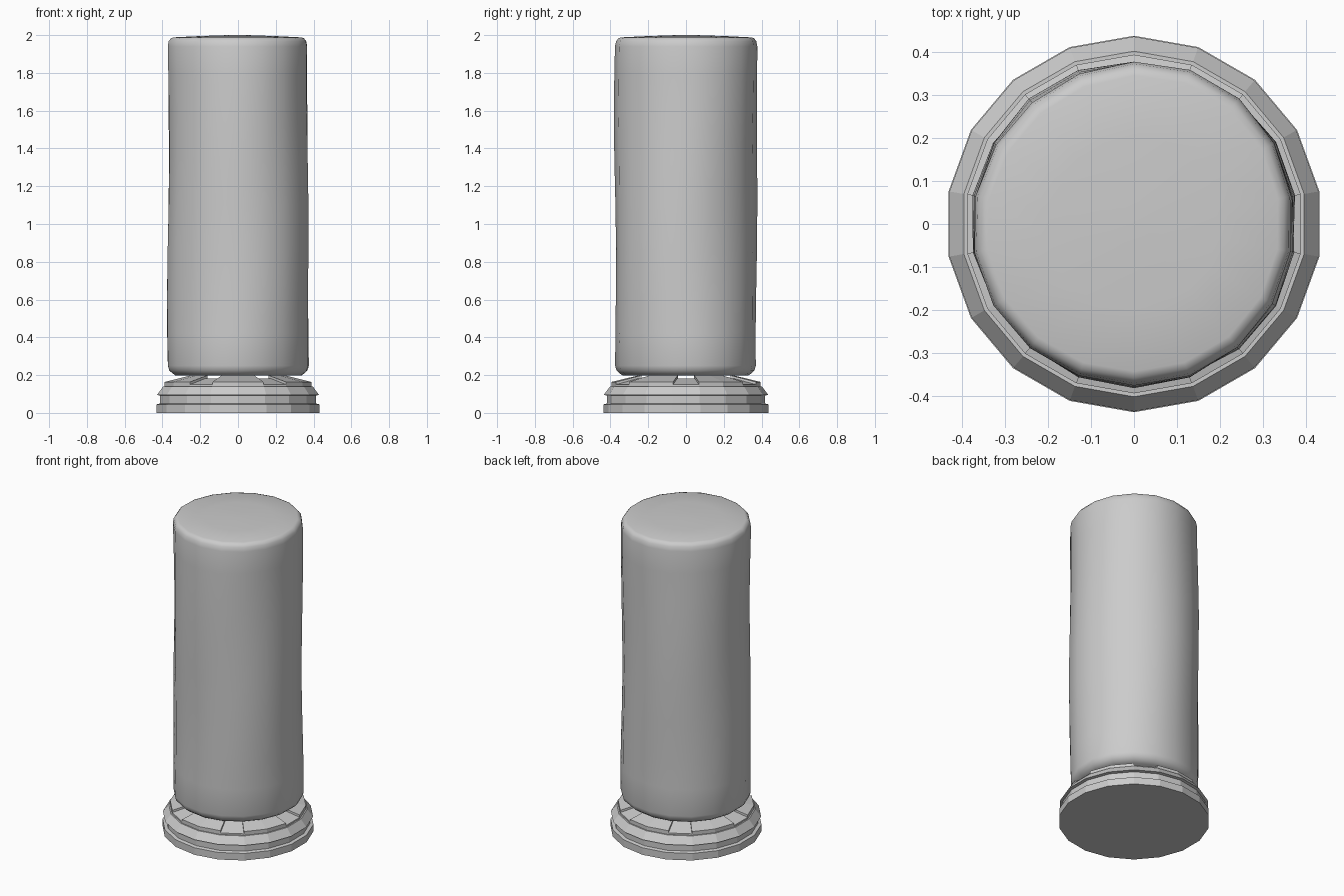
import bpy, bmesh
from math import sin, cos, pi

if "Cube" in bpy.data.objects:
    bpy.data.objects.remove(bpy.data.objects["Cube"])

SIDES = 18


def angle(i):
    return pi / 2 + i * 2 * pi / SIDES


def make_object(name, bm):
    bmesh.ops.remove_doubles(bm, verts=bm.verts, dist=1e-5)
    bmesh.ops.recalc_face_normals(bm, faces=bm.faces)
    mesh = bpy.data.meshes.new(name)
    bm.to_mesh(mesh)
    bm.free()
    ob = bpy.data.objects.new(name, mesh)
    bpy.context.collection.objects.link(ob)
    return ob


def lathe(name, profile, offset=None):
    """Revolve a profile of (radius, z); both ends are capped."""
    bm = bmesh.new()
    rings = []
    for r, z in profile:
        ring = []
        for i in range(SIDES):
            a = angle(i)
            rr = r + (offset(a, z) if offset else 0)
            ring.append(bm.verts.new((rr * cos(a), rr * sin(a), z)))
        rings.append(ring)
    for lo, hi in zip(rings, rings[1:]):
        for i in range(SIDES):
            j = (i + 1) % SIDES
            bm.faces.new((lo[i], lo[j], hi[j], hi[i]))
    bm.faces.new(rings[0][::-1])
    bm.faces.new(rings[-1])
    return make_object(name, bm)


# Stepped foot with a flared collar and a shallow sloping top
lathe("base", [(.438, 0), (.438, .045), (.418, .05), (.418, .092),
               (.436, .095), (.402, .14), (.394, .14), (.394, .15),
               (.27, .182)])

# Six raised pads on the slope, each two sides wide
bm = bmesh.new()
section = [(.25, .14), (.394, .14), (.394, .164), (.25, .199)]
for k in range(6):
    cuts = []
    for i in (-1, 0, 1):
        a = angle(3 * k + i)
        cuts.append([bm.verts.new((r * cos(a), r * sin(a), z)) for r, z in section])
    for p, q in zip(cuts, cuts[1:]):
        for n in range(4):
            m = (n + 1) % 4
            bm.faces.new((p[n], p[m], q[m], q[n]))
    bm.faces.new(cuts[0])
    bm.faces.new(cuts[-1][::-1])
make_object("base_pads", bm)


# Soft, slightly uneven cylinder standing on the foot
def wobble(a, z):
    return .004 * sin(2 * a + 3 * z) + .003 * cos(a * 3 - 5 * z)


heights = [.25, .42, .6, .85, 1.1, 1.35, 1.6, 1.8, 1.94]
profile = ([(.2, .198), (.335, .198), (.352, .21), (.368, .225)]
           + [(.375, z) for z in heights]
           + [(.37, 1.967), (.358, 1.983), (.343, 1.988), (.2, 1.995), (.05, 2.0)])
body = lathe("body", profile, wobble)

bpy.ops.object.select_all(action='DESELECT')
body.select_set(True)
bpy.context.view_layer.objects.active = body
bpy.ops.object.shade_smooth_by_angle(angle=pi / 3)
